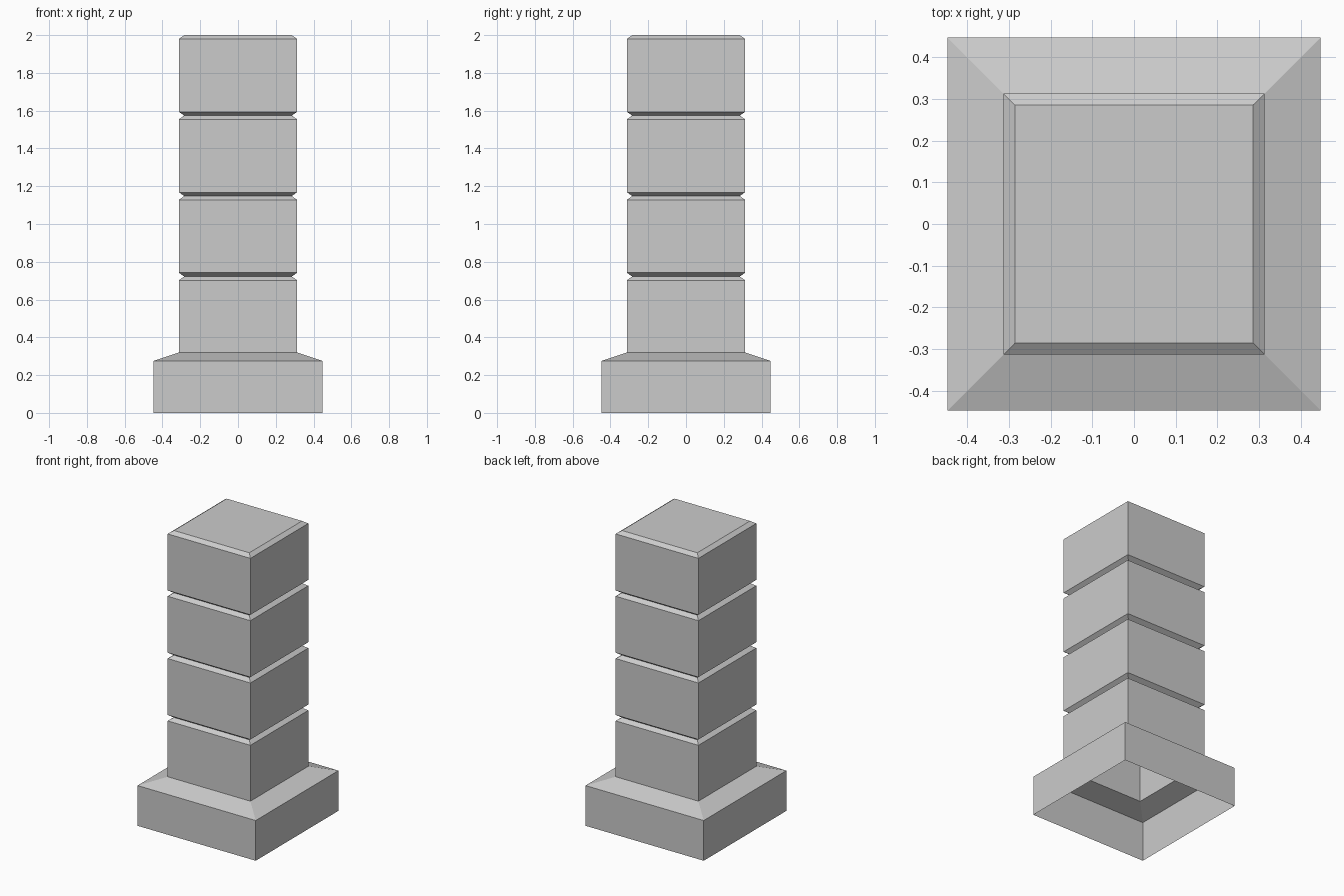
import bpy, bmesh

if "Cube" in bpy.data.objects:
    bpy.data.objects.remove(bpy.data.objects["Cube"])

BASE, SHAFT, GROOVE = 0.447, 0.313, 0.285   # half widths
BEVEL = 0.02
GROOVES = [0.722 + 0.426 * i for i in range(4)]  # last one is the top edge


def square_shell(name, profile, cap=False):
    """Loft square rings (half width, z) into an open-bottomed shell."""
    bm = bmesh.new()
    rings = [[bm.verts.new((sx * h, sy * h, z))
              for sx, sy in ((-1, -1), (1, -1), (1, 1), (-1, 1))]
             for h, z in profile]
    for lo, hi in zip(rings, rings[1:]):
        for i in range(4):
            j = (i + 1) % 4
            bm.faces.new((lo[i], lo[j], hi[j], hi[i]))
    if cap:
        bm.faces.new(rings[-1])
    mesh = bpy.data.meshes.new(name)
    bm.to_mesh(mesh)
    bm.free()
    obj = bpy.data.objects.new(name, mesh)
    bpy.context.collection.objects.link(obj)
    return obj


# Plinth with sloped shoulder, open underneath
square_shell("plinth", [(BASE, 0), (BASE, 0.275), (SHAFT, 0.32)])

# Stacked shaft blocks separated by V grooves, flat bevelled top
shaft = [(SHAFT, 0.32)]
for z in GROOVES:
    shaft += [(SHAFT, z - BEVEL), (GROOVE, z), (SHAFT, z + BEVEL)]
square_shell("shaft", shaft[:-1], cap=True)
